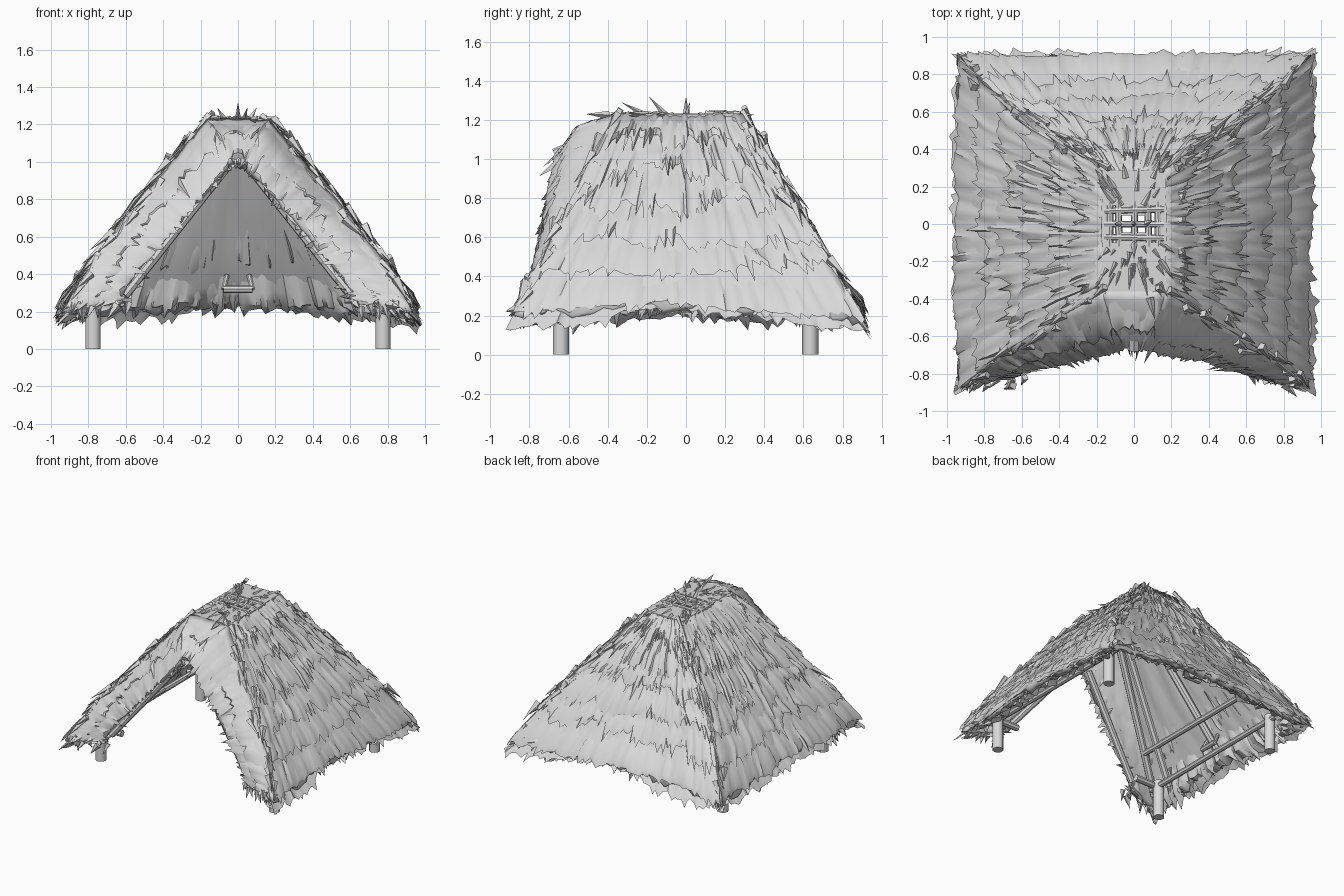
import bpy, bmesh, math, random
from mathutils import Vector as V

random.seed(4)
R = random.uniform
if "Cube" in bpy.data.objects:
    bpy.data.objects.remove(bpy.data.objects["Cube"], do_unlink=True)

mat = bpy.data.materials.new("straw_grey")
mat.use_nodes = True
GREY = (0.7, 0.7, 0.7, 1)
mat.diffuse_color = GREY
mat.node_tree.nodes["Principled BSDF"].inputs["Base Color"].default_value = GREY

TOP, EAVE = 1.23, 0.2


def finish(name, bm, angle=40):
    me = bpy.data.meshes.new(name)
    bm.to_mesh(me)
    bm.free()
    ob = bpy.data.objects.new(name, me)
    bpy.context.collection.objects.link(ob)
    me.materials.append(mat)
    bpy.ops.object.select_all(action='DESELECT')
    ob.select_set(True)
    bpy.context.view_layer.objects.active = ob
    bpy.ops.object.shade_smooth_by_angle(angle=math.radians(angle))
    return ob


def warp(p):
    """Swell the slopes sideways and lift the eaves between corners."""
    t = min(max((TOP - p.z) / (TOP - EAVE), 0), 1)
    lift = max(t - 0.7, 0) / 0.3 * (1 - min(abs(p.x), abs(p.y)) / 0.9)
    return V((p.x * (1 + 0.08 * math.sin(math.pi * t)), p.y, p.z + 0.07 * lift))


class Slope:
    """Four-cornered roof slope: u runs along it, v runs down it."""

    def __init__(self, name, a, b, c, d, swell=0.0, fade=0.0):
        self.name, self.swell, self.fade = name, swell, fade
        self.a, self.b, self.c, self.d = map(V, (a, b, c, d))
        n = (self.b - self.a + self.d - self.c).cross(self.c + self.d - self.a - self.b).normalized()
        self.flip = n.dot(self.a + self.b + self.c + self.d - V((0, 0, 1.2))) < 0
        self.n = -n if self.flip else n
        self.width = max((self.b - self.a).length, (self.d - self.c).length)
        self.drop = ((self.c + self.d - self.a - self.b) / 2).length

    def at(self, u, v, off=0.0):
        p = self.a.lerp(self.b, u).lerp(self.c.lerp(self.d, u), v)
        bulge = self.swell * (1 - self.fade * u) * math.sin(math.pi * min(v, 1))
        return warp(p) + V((0, -.7, .7)) * bulge + self.n * off

    def grid(self, bm, rows):
        vs = [[bm.verts.new(p) for p in row] for row in rows]
        for r0, r1 in zip(vs, vs[1:]):
            for i in range(len(r0) - 1):
                f = [r0[i], r0[i + 1], r1[i + 1], r1[i]]
                bm.faces.new(f[::-1] if self.flip else f)

    def shell(self):
        bm = bmesh.new()
        n = max(4, int(self.width / 0.05))
        edge = [R(-0.03, 0.03) for _ in range(n + 1)]
        self.grid(bm, [[self.at(i / n, j / 8 + (edge[i] if j == 8 else 0),
                                R(-0.01, 0.008) if 0 < i < n else 0)
                        for i in range(n + 1)] for j in range(9)])
        ob = finish(self.name + "_shell", bm, 60)
        mod = ob.modifiers.new("thickness", 'SOLIDIFY')
        mod.thickness, mod.offset = 0.06, -1

    def thatch(self, bm, v0, v1, lift=0.03, tip=0.14, low=-0.01, wander=0.05):
        """One overlapping course of straw with a wandering, ragged lower edge."""
        n = max(6, int(self.width / 0.026))
        us = [-0.005 + 1.01 * (i + (R(-0.4, 0.4) if 0 < i < n else 0)) / n for i in range(n + 1)]
        puff = [R(0.4, 1.0) * lift for _ in us]
        rag, drift = [], 0.0
        for i in range(n + 1):
            drift = min(max(drift + R(-0.8, 0.8) * wander, -wander), wander)
            rag.append(drift + R(0, 1) ** 3 * tip / self.drop * (i % 2))
        rows = [[self.at(u, v0, low) for u in us],
                [self.at(u, v0 + (v1 - v0) * 0.5, (low + p) * 0.55 + R(-0.006, 0.006)) for u, p in zip(us, puff)],
                [self.at(u, v1 - 0.03 + min(r, 0), p) for u, p, r in zip(us, puff, rag)],
                [self.at(u, v1 + r, p * 0.6) for u, p, r in zip(us, puff, rag)]]
        self.grid(bm, rows)


def rod(bm, p, q, r0, r1=None, sides=8):
    p, q = V(p), V(q)
    d = q - p
    m = d.to_track_quat('Z', 'Y').to_matrix().to_4x4()
    m.translation = (p + q) / 2
    bmesh.ops.create_cone(bm, cap_ends=True, segments=sides, radius1=r0,
                          radius2=r0 if r1 is None else r1, depth=d.length, matrix=m)


def box(bm, lo, hi):
    lo, hi = V(lo), V(hi)
    for v in bmesh.ops.create_cube(bm, size=1)["verts"]:
        v.co = V([(lo[k] + hi[k]) / 2 + v.co[k] * (hi[k] - lo[k]) for k in range(3)])


# Roof slopes
walls, fronts = [], []
for s, side in ((1, "left"), (-1, "right")):
    walls.append(Slope(side + "_slope", (s * .17, -.36, TOP), (s * .17, .29, TOP),
                       (s * .93, -.88, EAVE), (s * .93, .89, EAVE)))
    fronts.append(Slope(side + "_front", (s * .17, -.36, TOP), (s * .93, -.88, EAVE),
                        (s * .05, -.66, 1.0), (s * .65, -.81, .22), swell=.05, fade=1))
walls.append(Slope("back_slope", (-.17, .29, TOP), (.17, .29, TOP),
                   (-.93, .89, EAVE), (.93, .89, EAVE)))
crown = Slope("front_crown", (-.17, -.36, TOP), (.17, -.36, TOP),
              (-.05, -.66, 1.0), (.05, -.66, 1.0), swell=.05)

for slope in walls + fronts + [crown]:
    slope.shell()
    bm = bmesh.new()
    if slope in walls:
        for v in (.16, .3, .46, .62, .78):
            slope.thatch(bm, max(0, v - 0.22), v)
        slope.thatch(bm, 0.74, 1.01, 0.03, 0.06, wander=0.02)
        # ragged lining and thick hanging hem
        slope.thatch(bm, 0.5, 0.78, -0.075, 0.14, -0.05, 0.06)
        slope.thatch(bm, 0.8, 1.0, -0.13, 0.08, -0.055, 0.03)
        slope.thatch(bm, 0.86, 1.02, -0.09, 0.08, -0.055, 0.03)
        slope.thatch(bm, 0.9, 1.04, -0.03, 0.06, -0.03, 0.03)
    else:
        slope.thatch(bm, 0.0, 0.6, 0.025, 0.12, wander=0.12)
        slope.thatch(bm, 0.4, 1.0, 0.025, 0.07)
        slope.thatch(bm, 0.6, 1.0, -0.08, 0.06, -0.05)
    finish(slope.name + "_thatch", bm, 45)

# Loose straw along hips, corners and crest
bm = bmesh.new()
for s in (1, -1):
    for u, out in ((0, V((s * .5, -.5, 0))), (1, V((s * .5, .5, 0)))):
        down = V((s * .77, .59 if u else -.52, -1.04)).normalized()
        for k in range(26):
            p = walls[0].at(u, k / 28 + R(0, 0.03))
            p.x *= s
            p += V((R(-.04, .04), R(-.04, .04), -0.004))
            d = down + out * R(0, 0.15) + V((R(-.25, .25), R(-.25, .25), R(0, .1)))
            rod(bm, p - d * 0.06, p + d * R(.05, .12), R(.016, .028), 0.0, 4)
        # corner bundles hanging from both eaves
        for k in range(44):
            p = walls[0].at(u, 0.95, -0.03)
            p.x *= s
            run = R(0, 1) ** 2 * 0.25
            side_shift = V((run * s, 0, 0)) if k % 2 else V((0, run * (1 if u else -1), 0))
            p += V((R(-.06, .01) * s, R(-.06, .01) * (1 if u else -1), R(-.02, .02))) - side_shift
            d = out * R(.1, 1.1) + V((R(-.4, .4), R(-.4, .4), R(-1.1, -.1)))
            rod(bm, p, p + d.normalized() * R(.05, .1), R(.014, .028), 0.0, 4)
for k in range(44):
    p = V((R(-.15, .15), R(.1, .26) if k % 3 == 0 else R(-.4, -.1), TOP - 0.005))
    d = V((p.x * 1.5, p.y * 1.5, R(-.04, .08))).normalized()
    rod(bm, p, p + d * R(.06, .13), R(.014, .024), 0.0, 4)
for x, y, dx, dy, h in ((0, 0, 0, 0, .09), (.06, 0, .04, .02, .06), (-.07, 0, -.04, 0, .06),
                        (0, -.1, 0, -.09, .09), (.03, -.2, .02, -.13, .06)):
    rod(bm, (x, y, TOP - 0.01), (x + dx, y + dy, TOP + h), .018, 0.0, 4)
finish("loose_straw", bm, 30)

# Flat crest with a small smoke opening
bm = bmesh.new()
for s in (1, -1):
    box(bm, (-.17, min(s * .1, s * .325 - .035), TOP - .05), (.17, max(s * .1, s * .325 - .035), TOP + .002))
    box(bm, (-.08, s * .075 - .03, TOP - .05), (.08, s * .075 + .03, TOP - .005))
    box(bm, (s * .16 - .015, -.1, TOP - .05), (s * .16 + .015, .1, TOP))
finish("crest", bm)

# Crossed sticks over the opening
bm = bmesh.new()
for y in (-.07, 0, .07):
    rod(bm, (-.16, y, TOP - .01), (.16, y + R(-.01, .01), TOP - .01), .018)
for x in (-.13, -.08, 0, .08, .13):
    rod(bm, (x, -.12, TOP - .015), (x + R(-.008, .008), .12, TOP - .015), .019)
finish("crest_sticks", bm)

# Corner posts
bm = bmesh.new()
for x in (-.775, .775):
    for y in (-.64, .635):
        rod(bm, (x, y, 0), (x, y, .3), .041, sides=12)
finish("corner_posts", bm)

# Rafters and battens under the slopes
bm = bmesh.new()
for slope in walls[:2]:
    for u in (.06, .16, .5, .94):
        rod(bm, slope.at(u, .04, -.09), slope.at(u, .92, -.09), .028)
    for v in (.66, .88):
        rod(bm, slope.at(.06, v, -.12), slope.at(.94, v, -.12), .022)
for s, slope in zip((1, -1), fronts):
    rod(bm, slope.at(.03, .94, -.06), slope.at(.9, .94, -.06), .026)
    rod(bm, (s * .57, -.66, .27), (s * .85, -.66, .27), .026)
rod(bm, (0, -.25, TOP - .03), (0, -.67, 1.02), .034)
finish("rafters", bm)

# Small rung frames on the inner slopes
bm = bmesh.new()
for slope in walls:
    w = .085 / slope.width
    rod(bm, slope.at(.5 - w, .84, -.15), slope.at(.5 + w, .84, -.15), .02)
    for sgn in (-1, 1):
        rod(bm, slope.at(.5 + sgn * w, .84, -.15), slope.at(.5 + sgn * w * .8, .8, -.07), .014)
finish("rung_frames", bm)
